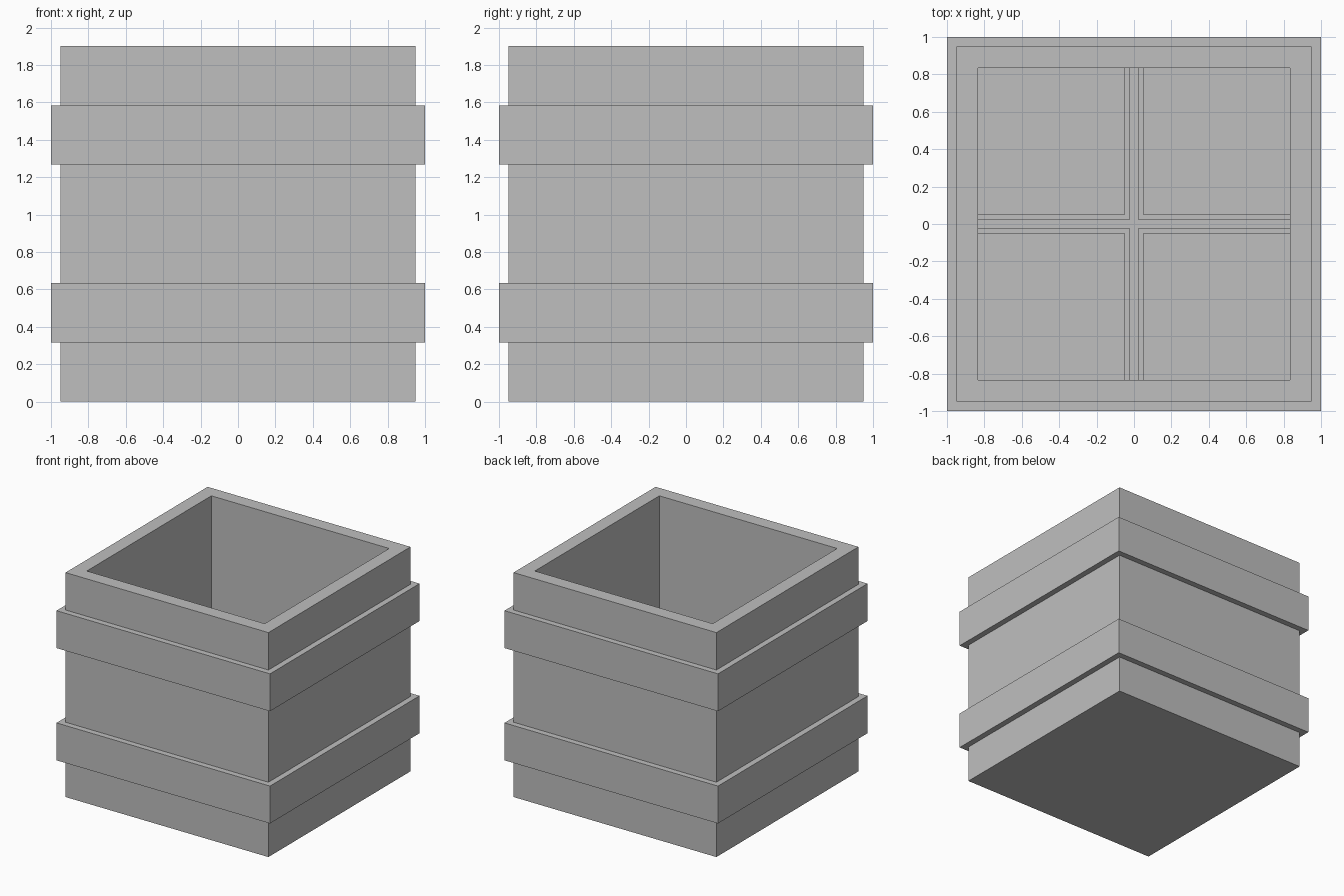
import bpy
import bmesh

cube = bpy.data.objects.get("Cube")
if cube:
    bpy.data.objects.remove(cube, do_unlink=True)

grey = bpy.data.materials.new("plain grey")
grey.use_nodes = True
colour = (0.52, 0.52, 0.52, 1)
grey.diffuse_color = colour
grey.node_tree.nodes["Principled BSDF"].inputs["Base Color"].default_value = colour


def finish(name, bm):
    bmesh.ops.recalc_face_normals(bm, faces=bm.faces[:])
    mesh = bpy.data.meshes.new(name)
    bm.to_mesh(mesh)
    bm.free()
    mesh.materials.append(grey)
    bpy.context.collection.objects.link(bpy.data.objects.new(name, mesh))


def square_loft(name, profile, closed=False):
    """Sweep (half width, height) points around a square outline."""
    bm = bmesh.new()
    rings = [[bm.verts.new((sx * r, sy * r, z))
              for sx, sy in ((-1, -1), (1, -1), (1, 1), (-1, 1))]
             for r, z in profile]
    pairs = list(zip(rings, rings[1:]))
    if closed:
        pairs.append((rings[-1], rings[0]))
    else:
        bm.faces.new(rings[0])
        bm.faces.new(rings[-1])
    for a, b in pairs:
        for i in range(4):
            j = (i + 1) % 4
            bm.faces.new((a[i], a[j], b[j], b[i]))
    finish(name, bm)


def floor_cross(name, half, reach, bottom, top):
    """Extrude a plus-shaped outline upward."""
    quarter = [(reach, -half), (reach, half), (half, half)]
    outline = []
    for _ in range(4):
        outline += quarter
        quarter = [(-y, x) for x, y in quarter]
    bm = bmesh.new()
    low = [bm.verts.new((x, y, bottom)) for x, y in outline]
    high = [bm.verts.new((x, y, top)) for x, y in outline]
    bm.faces.new(low)
    bm.faces.new(high)
    for i in range(len(low)):
        j = (i + 1) % len(low)
        bm.faces.new((low[i], low[j], high[j], high[i]))
    finish(name, bm)


# Open box with thick walls and a floor
height, outer, inner, floor = 1.9, 0.95, 0.833, 0.12
square_loft("box_body", [(outer, 0), (outer, height), (inner, height), (inner, floor)])

# Two raised bands around the outside
sixth = height / 6
for name, z in (("lower_band", sixth), ("upper_band", 4 * sixth)):
    square_loft(name, [(outer, z), (1, z), (1, z + sixth), (outer, z + sixth)], closed=True)

# Stepped cross on the inside floor
floor_cross("cross_base", 0.05, inner, floor, floor + 0.03)
floor_cross("cross_ridge", 0.025, inner, floor + 0.03, floor + 0.06)
